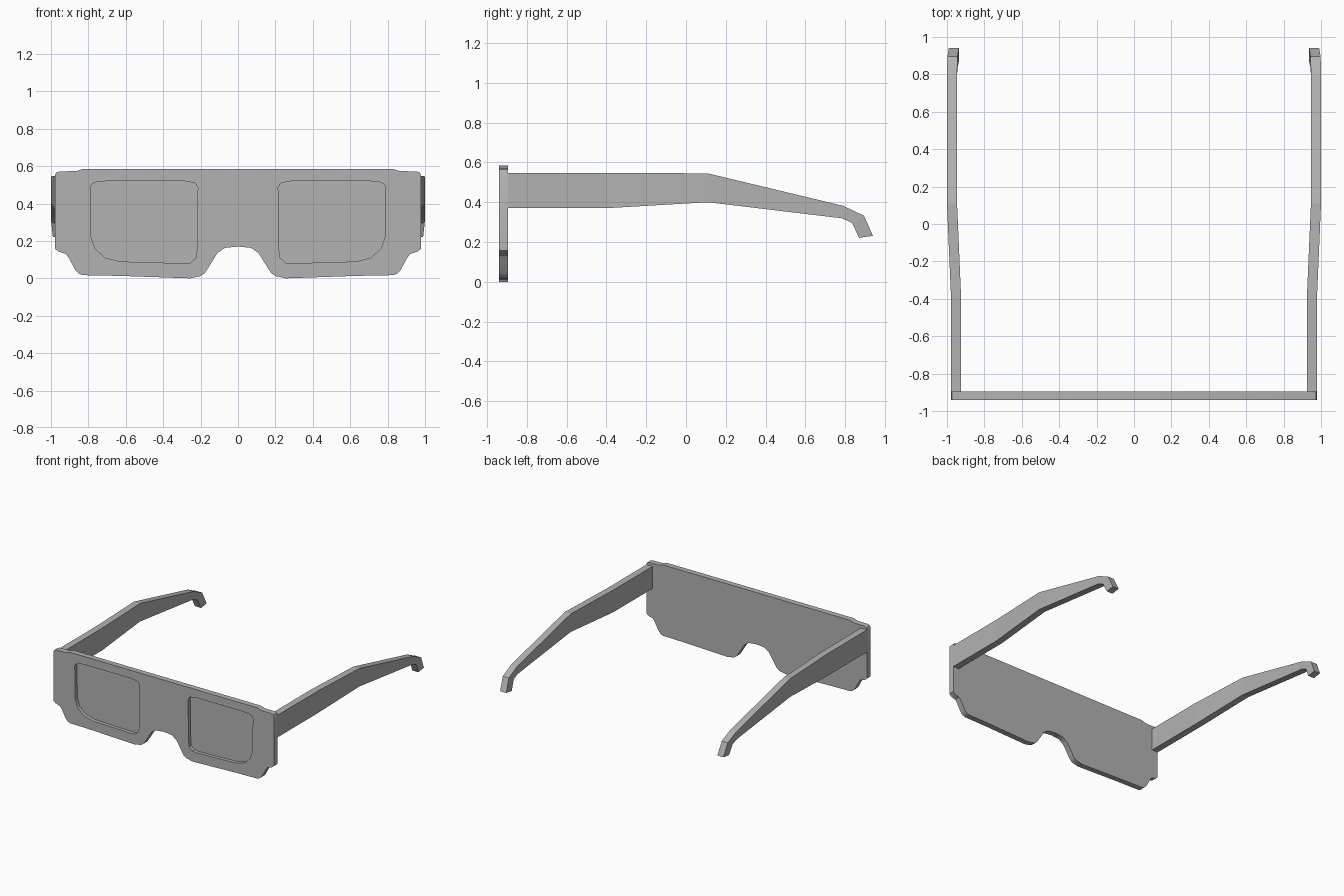
import bpy, bmesh, math

old = bpy.data.objects.get("Cube")
if old:
    bpy.data.objects.remove(old, do_unlink=True)

GREY = (0.45, 0.45, 0.45, 1)
grey = bpy.data.materials.new("grey card")
grey.use_nodes = True
grey.diffuse_color = GREY
grey.node_tree.nodes["Principled BSDF"].inputs["Base Color"].default_value = GREY


def finish(name, bm):
    bmesh.ops.recalc_face_normals(bm, faces=bm.faces)
    mesh = bpy.data.meshes.new(name)
    bm.to_mesh(mesh)
    bm.free()
    mesh.materials.append(grey)
    obj = bpy.data.objects.new(name, mesh)
    bpy.context.collection.objects.link(obj)
    return obj


def activate(obj):
    bpy.ops.object.select_all(action="DESELECT")
    obj.select_set(True)
    bpy.context.view_layer.objects.active = obj


def prism(name, outline, y0, y1):
    """Extrude an x-z outline from y0 to y1."""
    bm = bmesh.new()
    face = bm.faces.new([bm.verts.new((x, y0, z)) for x, z in outline])
    new = bmesh.ops.extrude_face_region(bm, geom=[face])["geom"]
    bmesh.ops.translate(bm, vec=(0, y1 - y0, 0),
                        verts=[v for v in new if isinstance(v, bmesh.types.BMVert)])
    return finish(name, bm)


def mirrored(points):
    return [(-x, z) for x, z in points]


# Front plate: half outline from the nose arch round to the top edge
half = [(.07, .163), (.11, .135), (.16, .055), (.178, .028), (.2, .012),
        (.257, 0), (.63, .013), (.83, .017), (.85, .025), (.87, .045),
        (.905, .11), (.92, .13), (.96, .143), (.978, .158), (.978, .553),
        (.972, .565), (.955, .572), (.865, .573), (.83, .585)]
plate = prism("front_plate", [(0, .17)] + half + mirrored(half[::-1]), -.94, -.895)

# Shallow lens recesses cut into the front of the plate
lens = [(.79, .485), (.78, .505), (.755, .515), (.7, .52), (.285, .52),
        (.23, .51), (.215, .485), (.22, .15), (.225, .11), (.255, .083),
        (.285, .08), (.63, .09), (.71, .11), (.765, .16), (.785, .22)]
for outline in (lens, mirrored(lens)):
    cutter = prism("lens_cutter", outline, -.98, -.912)
    cutter.hide_render = True
    cut = plate.modifiers.new("lens recess", "BOOLEAN")
    cut.operation = "DIFFERENCE"
    cut.solver = "EXACT"
    cut.object = cutter
    activate(plate)
    bpy.ops.object.modifier_apply(modifier=cut.name)
    bpy.data.objects.remove(cutter, do_unlink=True)
activate(plate)
bpy.ops.object.shade_smooth_by_angle(angle=math.radians(35))

# Temple arms: stations of top y, top z, bottom y, bottom z, outer x
stations = [(-.9, .548, -.9, .37, .978), (-.4, .548, -.4, .37, .978),
            (.11, .545, .11, .4, 1), (.79, .382, .785, .319, 1),
            (.895, .332, .835, .296, .998), (.94, .231, .87, .221, .99)]
THICK = .054


def temple(name, side):
    bm = bmesh.new()
    rings = []
    for ty, tz, by, bz, x in stations:
        corners = ((x, ty, tz), (x - THICK, ty, tz), (x - THICK, by, bz), (x, by, bz))
        rings.append([bm.verts.new((side * cx, cy, cz)) for cx, cy, cz in corners])
    for a, b in zip(rings, rings[1:]):
        for i in range(4):
            j = (i + 1) % 4
            bm.faces.new((a[i], a[j], b[j], b[i]))
    bm.faces.new(rings[0])
    bm.faces.new(rings[-1])
    return finish(name, bm)


temple("left_temple", 1)
temple("right_temple", -1)
